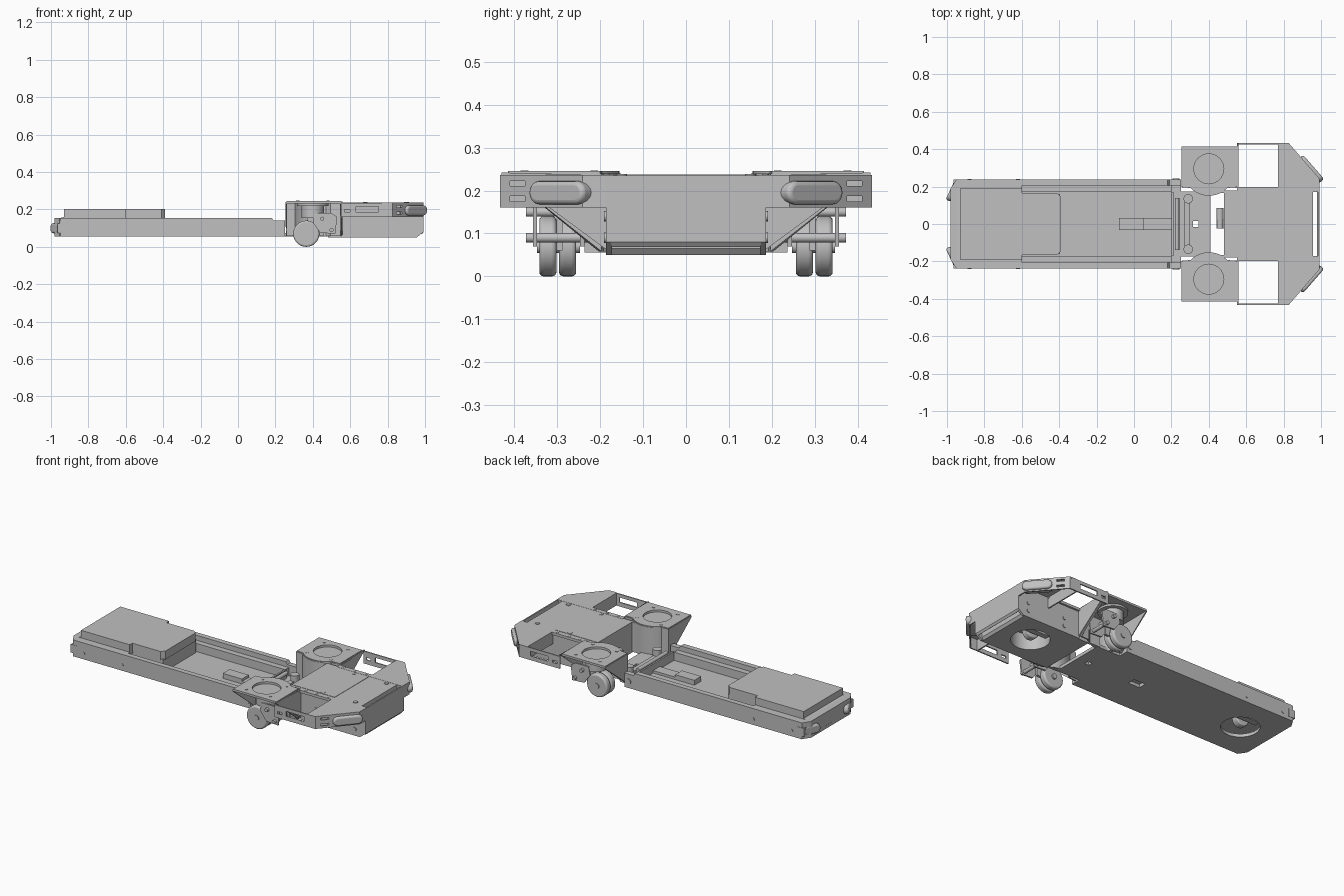
import bpy, bmesh, math
from mathutils import Matrix

if "Cube" in bpy.data.objects:
    bpy.data.objects.remove(bpy.data.objects["Cube"])

grey = bpy.data.materials.new("plain grey")
grey.use_nodes = True
grey.diffuse_color = (0.53, 0.53, 0.53, 1)
grey.node_tree.nodes["Principled BSDF"].inputs["Base Color"].default_value = (0.53, 0.53, 0.53, 1)


def finish(name, bm):
    bmesh.ops.recalc_face_normals(bm, faces=bm.faces)
    mesh = bpy.data.meshes.new(name)
    bm.to_mesh(mesh)
    bm.free()
    mesh.materials.append(grey)
    ob = bpy.data.objects.new(name, mesh)
    bpy.context.collection.objects.link(ob)
    return ob


def prism(name, pts, lo, hi, axis="z"):
    """Extrude an outline along z, or a (y, z) outline along x, or an (x, z) outline along y."""
    place = {"z": lambda a, b, h: (a, b, h), "x": lambda a, b, h: (h, a, b),
             "y": lambda a, b, h: (a, h, b)}[axis]
    bm = bmesh.new()
    rings = [[bm.verts.new(place(a, b, h)) for a, b in pts] for h in (lo, hi)]
    bm.faces.new(rings[0])
    bm.faces.new(rings[1])
    for i in range(len(pts)):
        j = (i + 1) % len(pts)
        bm.faces.new((rings[0][i], rings[0][j], rings[1][j], rings[1][i]))
    return finish(name, bm)


def box(name, x, y, z):
    return prism(name, [(x[0], y[0]), (x[1], y[0]), (x[1], y[1]), (x[0], y[1])], *z)


def smooth(ob):
    bpy.ops.object.select_all(action="DESELECT")
    ob.select_set(True)
    bpy.context.view_layer.objects.active = ob
    bpy.ops.object.shade_smooth_by_angle(angle=math.radians(35))


def cyl(name, c, r, depth, axis="z", bevel=0.0, sides=32):
    bm = bmesh.new()
    bmesh.ops.create_cone(bm, cap_ends=True, segments=sides, radius1=r, radius2=r, depth=depth)
    turn = Matrix.Rotation(math.pi / 2, 4, "X") if axis == "y" else Matrix()
    bmesh.ops.transform(bm, matrix=Matrix.Translation(c) @ turn, verts=bm.verts)
    ob = finish(name, bm)
    if bevel:
        mod = ob.modifiers.new("round", "BEVEL")
        mod.width, mod.segments = bevel, 4
    smooth(ob)
    return ob


def cut(target, cutter):
    mod = target.modifiers.new("cut", "BOOLEAN")
    mod.object, mod.operation, mod.solver = cutter, "DIFFERENCE", "EXACT"
    cutter.hide_render = True
    cutter.hide_set(True)


def wall(name, path, z_low, top, t=0.008):
    """Thin upright sheet along a path; z_low gives the lower edge at each point."""
    bm = bmesh.new()
    cols = [(bm.verts.new((x, y, z_low(y))), bm.verts.new((x, y, top))) for x, y in path]
    for a, b in zip(cols, cols[1:]):
        bm.faces.new((a[0], b[0], b[1], a[1]))
    ob = finish(name, bm)
    mod = ob.modifiers.new("sheet", "SOLIDIFY")
    mod.thickness, mod.offset = t, 0
    return ob


def lamp(name, c, length, height, depth, angle):
    """Pill-shaped bumper whose outward direction is at the given angle."""
    r = height / 2
    pts = []
    for sx, start in ((1, -90), (-1, 90)):
        for k in range(9):
            a = math.radians(start + k * 22.5)
            pts.append((sx * (length / 2 - r) + r * math.cos(a), r * math.sin(a)))
    ob = prism(name, pts, -depth / 2, depth / 2, "x")
    ob.matrix_world = Matrix.Translation(c) @ Matrix.Rotation(math.radians(angle), 4, "Z")
    mod = ob.modifiers.new("round", "BEVEL")
    mod.width, mod.segments = 0.01, 3
    smooth(ob)


def pod_low(y):
    """Sloping lower edge of the pod walls."""
    return max(0.058, 0.058 + 0.8 * (abs(y) - 0.2))


# Long rear tray
tray_floor = prism("tray_floor", [(-0.98, -0.19), (-0.95, -0.235), (0.25, -0.235), (0.25, 0.235),
                                  (-0.95, 0.235), (-0.98, 0.19)], 0.055, 0.075)
cut(tray_floor, cyl("rear_wheel_opening", (-0.77, 0, 0.06), 0.11, 0.1))
cut(tray_floor, box("cable_opening", (-0.06, 0.02), (-0.025, 0.025), (0.04, 0.09)))
prism("rear_deck", [(-0.98, -0.19), (-0.95, -0.235), (-0.6, -0.235), (-0.6, 0.235),
                    (-0.95, 0.235), (-0.98, 0.19)], 0.14, 0.155)
wall("tray_rear_wall", [(-0.95, -0.231), (-0.976, -0.19), (-0.976, 0.19), (-0.95, 0.231)],
     lambda y: 0.056, 0.154)
prism("battery_box", [(-0.93, -0.19), (-0.6, -0.19), (-0.6, -0.165), (-0.41, -0.165),
                      (-0.39, -0.145), (-0.39, 0.145), (-0.41, 0.165), (-0.6, 0.165),
                      (-0.6, 0.19), (-0.93, 0.19)], 0.15, 0.201)
prism("battery_skirt", [(-0.95, 0.154), (-0.6, 0.154), (-0.6, 0.16), (-0.93, 0.16)],
      -0.19, 0.19, "y")
box("battery_lower", (-0.62, -0.395), (-0.16, 0.16), (0.07, 0.155))
cyl("rear_drive_wheel", (-0.77, 0, 0.102), 0.045, 0.045, "y", 0.008)
box("rear_drive_motor", (-0.85, -0.69), (0.035, 0.07), (0.08, 0.14))
box("cable_block", (-0.08, 0.05), (-0.033, 0.033), (0.075, 0.105))
box("cable_bar", (0.05, 0.2), (-0.033, 0.033), (0.07, 0.09))
box("tray_cross_wall", (0.2, 0.21), (-0.17, 0.17), (0.07, 0.13))
cyl("tray_cross_tube", (0.23, 0, 0.125), 0.012, 0.28, "y")

# Coupling between tray and front body
coupling = box("coupling_plate", (0.24, 0.41), (-0.175, 0.175), (0.055, 0.075))
cut(coupling, box("coupling_opening", (0.315, 0.345), (-0.015, 0.015), (0.04, 0.09)))
box("coupling_step", (0.27, 0.3), (-0.12, 0.12), (0.075, 0.1))
box("hinge_arm", (0.44, 0.49), (-0.025, 0.025), (0.09, 0.13))
cyl("hinge_pin", (0.46, 0.03, 0.12), 0.018, 0.11, "y")

# Front body
body = prism("front_body", [(0.48, 0.05), (0.945, 0.05), (0.957, 0.065), (0.957, 0.235),
                            (0.48, 0.235)], -0.18, 0.18, "y")
cut(body, cyl("front_wheel_opening", (0.75, 0, 0.05), 0.11, 0.2))
cyl("front_drive_wheel", (0.75, 0, 0.1), 0.045, 0.045, "y", 0.008)
box("front_drive_motor", (0.67, 0.83), (0.035, 0.07), (0.07, 0.16))
prism("front_panel", [(0.985, 0.235), (0.993, 0.235), (0.993, 0.08), (0.984, 0.068), (0.978, 0.072),
                      (0.985, 0.083)], -0.175, 0.175, "y")
box("rear_top_cover", (0.48, 0.77), (-0.165, 0.165), (0.235, 0.237))

for s, side in ((1, "left"), (-1, "right")):
    # Tray sides
    prism(side + "_tray_wall", [(-0.95, 0.055), (0.25, 0.055), (0.25, 0.14), (0.19, 0.14),
                                (0.18, 0.155), (-0.95, 0.155)], s * 0.205, s * 0.237, "y")
    box(side + "_inner_rail", (-0.6, 0.2), (s * 0.17, s * 0.206), (0.07, 0.125))
    lamp(side + "_rear_bumper", (-0.97, s * 0.175, 0.1), 0.11, 0.055, 0.03, 180 - s * 25)
    box(side + "_rear_corner", (-0.965, -0.92), (s * 0.2, s * 0.239), (0.075, 0.125))
    for x in (-0.88, -0.62):
        cyl(side + "_tray_bolt", (x, s * 0.237, 0.09), 0.01, 0.006, "y", sides=12)
    cyl(side + "_tray_pivot", (0.225, s * 0.237, 0.095), 0.018, 0.01, "y")
    cyl(side + "_coupling_post", (0.29, s * 0.135, 0.1), 0.025, 0.07)
    box(side + "_link_plate", (0.4, 0.56), (s * 0.165, s * 0.18), (0.055, 0.235))

    # Caster pod with curved inner wall and sloping lower edges
    arc = [(0.4 + 0.13 * math.sin(t), s * (0.28 - 0.125 * math.cos(t)))
           for t in [math.radians(-48 + 8 * k) for k in range(13)]]
    outline = [(0.258, s * 0.415), (0.258, s * 0.2)] + arc + [(0.55, s * 0.2), (0.55, s * 0.415)]
    pod = prism(side + "_pod_top", outline, 0.232, 0.245)
    cut(pod, cyl(side + "_pod_opening", (0.4, s * 0.295, 0.24), 0.08, 0.05))
    wall(side + "_pod_wall", outline, pod_low, 0.24)
    cyl(side + "_caster_plate", (0.4, s * 0.295, 0.225), 0.085, 0.012)
    for a in range(4):
        turn = math.radians(45 + 90 * a)
        cyl(side + "_pod_bolt", (0.4 + 0.115 * math.cos(turn), s * 0.295 + 0.115 * math.sin(turn),
                                 0.245), 0.009, 0.004, sides=12)

    # Twin-wheel caster
    cyl(side + "_caster_swivel", (0.4, s * 0.295, 0.19), 0.06, 0.07)
    for y in (0.276, 0.322):
        cyl(side + "_caster_wheel", (0.365, s * y, 0.07), 0.07, 0.04, "y", 0.01, 40)
    cyl(side + "_caster_axle", (0.365, s * 0.297, 0.07), 0.016, 0.1, "y")
    box(side + "_caster_neck", (0.37, 0.46), (s * 0.288, s * 0.302), (0.06, 0.17))
    for y in (0.242, 0.352):
        prism(side + "_caster_fork", [(0.41, 0.18), (0.4, 0.13), (0.44, 0.075), (0.52, 0.07),
                                      (0.53, 0.16), (0.5, 0.18)], s * (y - 0.005), s * (y + 0.005), "y")
    for x, z in ((0.45, 0.15), (0.5, 0.09)):
        cyl(side + "_fork_bolt", (x, s * 0.3, z), 0.011, 0.145, "y", sides=16)

    # Side wing with an open bay
    prism(side + "_wing_top", [(0.77, s * 0.17), (0.77, s * 0.434), (0.825, s * 0.434),
                               (0.993, s * 0.24), (0.993, s * 0.17)], 0.228, 0.236)
    skirt = wall(side + "_wing_skirt", [(0.55, s * 0.43), (0.825, s * 0.43), (0.989, s * 0.24),
                                        (0.989, s * 0.17)], lambda y: 0.16, 0.235)
    for x0, x1, z0, z1 in ((0.63, 0.75, 0.185, 0.215), (0.57, 0.6, 0.185, 0.2)):
        cut(skirt, box(side + "_skirt_slot", (x0, x1), (s * 0.4, s * 0.46), (z0, z1)))
    for z in (0.175, 0.21):
        cut(skirt, box(side + "_corner_slot", (0.83, 0.9), (s * 0.375, s * 0.41), (z, z + 0.012)))
    wall(side + "_wing_bay_wall", [(0.774, s * 0.18), (0.774, s * 0.43)], lambda y: 0.16, 0.235)
    wall(side + "_wing_rear_wall", [(0.554, s * 0.18), (0.554, s * 0.43)], pod_low, 0.235)
    box(side + "_bay_ledge", (0.55, 0.78), (s * 0.17, s * 0.198), (0.22, 0.236))
    lamp(side + "_front_bumper", (0.936, s * 0.284, 0.195), 0.17, 0.054, 0.064, s * 41)

    # Body side plate and bolts
    prism(side + "_body_side", [(0.55, 0.05), (0.955, 0.05), (0.993, 0.08), (0.993, 0.23),
                                (0.55, 0.23)], s * 0.172, s * 0.186, "y")
    for x in (0.66, 0.92):
        for z in (0.09, 0.14):
            cyl(side + "_side_bolt", (x, s * 0.187, z), 0.012, 0.008, "y", sides=12)
    for x in (0.68, 0.9):
        cyl(side + "_top_bolt", (x, s * 0.15, 0.236), 0.013, 0.006, sides=12)
    for x in (0.59, 0.66, 0.74):
        cyl(side + "_ledge_bolt", (x, s * 0.185, 0.236), 0.008, 0.004, sides=12)
